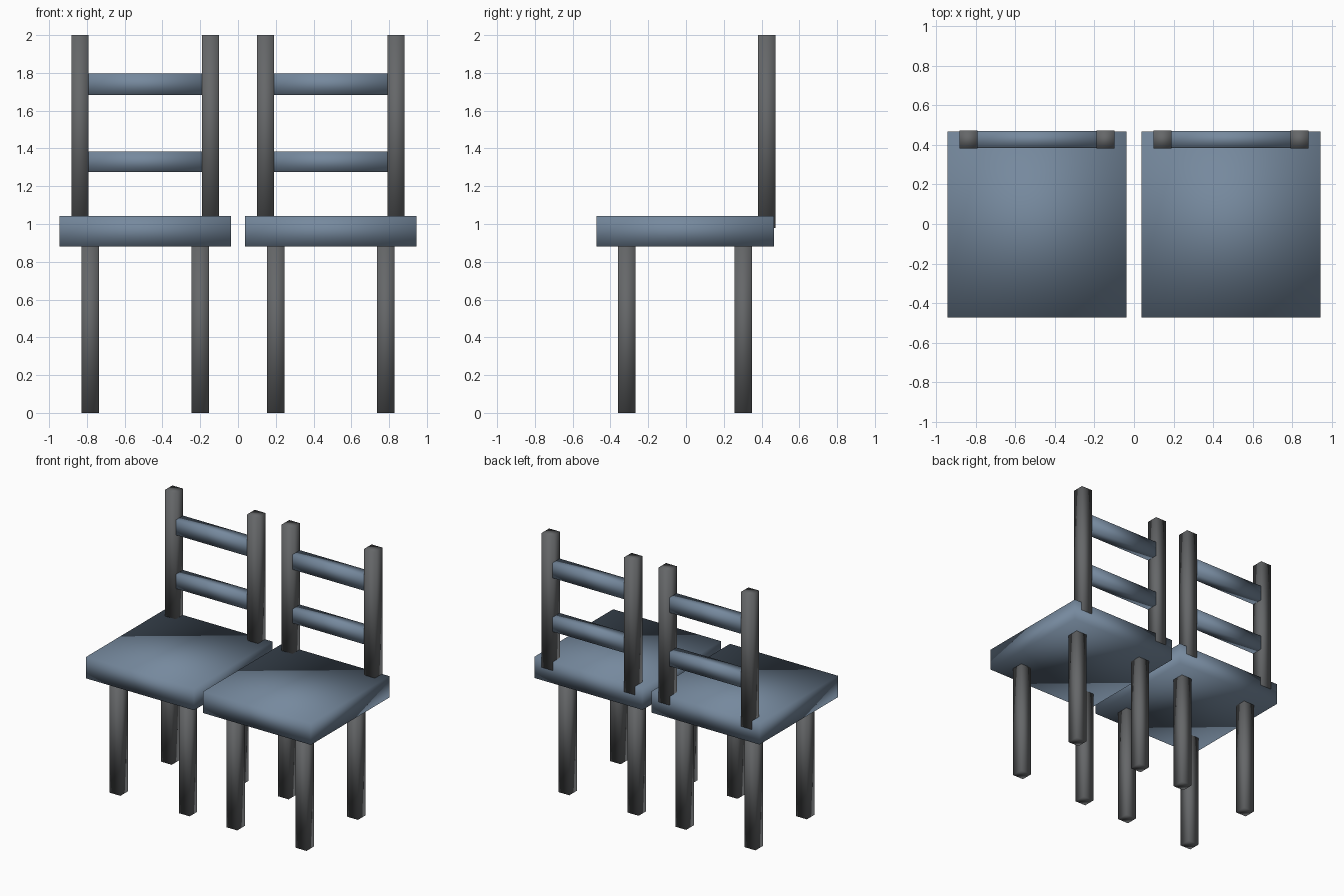
import bpy
import bmesh
from mathutils import Vector

default = bpy.data.objects.get("Cube")
if default:
    bpy.data.objects.remove(default, do_unlink=True)


def make_material(name, rgb):
    mat = bpy.data.materials.new(name)
    mat.use_nodes = True
    mat.diffuse_color = (*rgb, 1)
    mat.node_tree.nodes["Principled BSDF"].inputs["Base Color"].default_value = (*rgb, 1)
    return mat


slate_blue = make_material("slate_blue", (0.18, 0.25, 0.34))
dark_grey = make_material("dark_grey", (0.13, 0.135, 0.14))


def box(name, low, high, mat):
    """Softly shaded box between two opposite corners."""
    low, high = Vector(low), Vector(high)
    origin = (low + high) / 2
    bm = bmesh.new()
    bmesh.ops.create_cube(bm, size=1)
    bmesh.ops.scale(bm, vec=high - low, verts=bm.verts)
    for face in bm.faces:
        face.smooth = True
    mesh = bpy.data.meshes.new(name)
    bm.to_mesh(mesh)
    bm.free()
    mesh.materials.append(mat)
    obj = bpy.data.objects.new(name, mesh)
    obj.location = origin
    bpy.context.collection.objects.link(obj)
    return obj


HALF = 0.0455           # half thickness of legs and posts
SEAT_BOTTOM, SEAT_TOP = 0.88, 1.043
POST_X, LEG_X = 0.346, 0.291


def chair(side, cx):
    # Seat slab
    box(f"{side}_seat", (cx - 0.453, -0.474, SEAT_BOTTOM),
        (cx + 0.453, 0.467, SEAT_TOP), slate_blue)

    for label, sign in (("right", -1), ("left", 1)):
        # Legs
        x = cx + sign * LEG_X
        for row, y in (("front", -0.314), ("back", 0.303)):
            box(f"{side}_chair_{row}_{label}_leg", (x - HALF, y - HALF, 0),
                (x + HALF, y + HALF, SEAT_BOTTOM), dark_grey)
        # Back posts, slightly proud of the seat's rear edge
        x = cx + sign * POST_X
        box(f"{side}_chair_{label}_back_post", (x - HALF, 0.382, 0.98),
            (x + HALF, 0.473, 2), dark_grey)

    # Slats between the posts
    reach = POST_X - HALF
    for label, bottom, top in (("lower", 1.275, 1.383), ("upper", 1.682, 1.796)):
        box(f"{side}_chair_{label}_slat", (cx - reach, 0.384, bottom),
            (cx + reach, 0.471, top), slate_blue)


chair("right", -0.491)
chair("left", 0.491)
